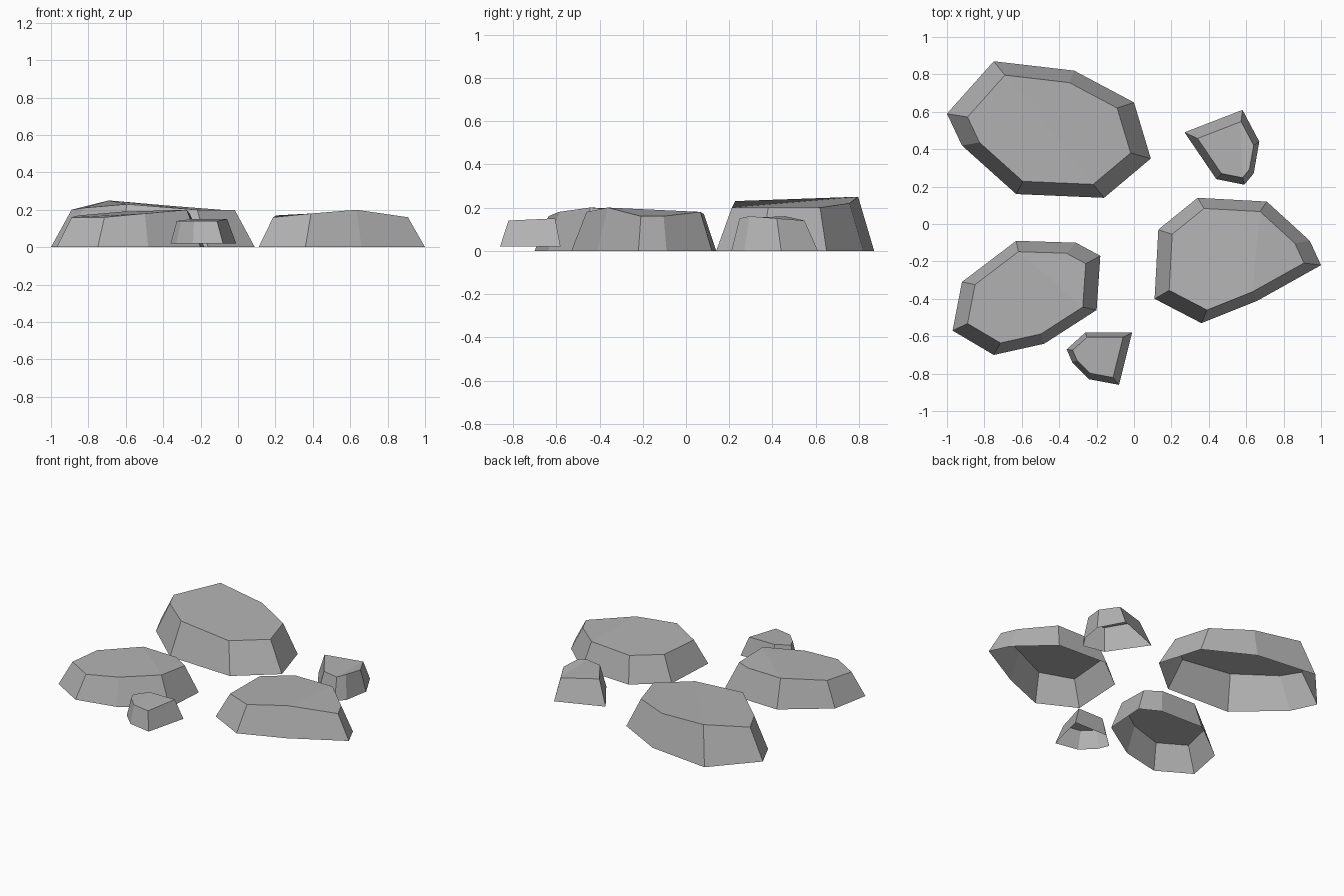
import bpy
import bmesh
from mathutils import Vector

# Remove the default object
default_object = bpy.data.objects.get("Cube")
if default_object:
    bpy.data.objects.remove(default_object, do_unlink=True)


def make_material(name, value):
    """Plain flat grey material."""
    material = bpy.data.materials.new(name)
    material.use_nodes = True
    colour = (value, value, value, 1)
    material.diffuse_color = colour
    shader = next(node for node in material.node_tree.nodes
                  if node.type == 'BSDF_PRINCIPLED')
    shader.inputs["Base Color"].default_value = colour
    return material


stone_grey = make_material("stone grey", 0.45)


def build_stone(name, outline, centre, taper, crease, ground=0):
    """Hollow faceted stone: the ground outline (x, y, rim height) shrinks
    toward the centre to form the rim; the cap folds along one crease."""
    bm = bmesh.new()
    middle = Vector(centre)
    base, rim = [], []
    for x, y, height in outline:
        corner = Vector((x, y))
        inner = middle + (corner - middle) * taper
        base.append(bm.verts.new((corner.x, corner.y, ground)))
        rim.append(bm.verts.new((inner.x, inner.y, height)))

    # Sloping side walls, open underneath
    count = len(outline)
    for i in range(count):
        following = (i + 1) % count
        bm.faces.new((base[i], base[following], rim[following], rim[i]))

    # Cap in two facets, meeting at the crease
    first, last = crease
    bm.faces.new(rim[first:last + 1])
    bm.faces.new(rim[last:] + rim[:first + 1])

    # Outlines run clockwise, so turn every face outward
    bmesh.ops.reverse_faces(bm, faces=bm.faces[:])

    mesh = bpy.data.meshes.new(name)
    bm.to_mesh(mesh)
    bm.free()
    mesh.materials.append(stone_grey)
    stone = bpy.data.objects.new(name, mesh)
    bpy.context.collection.objects.link(stone)
    return stone


# Largest stone, at the back
build_stone(
    "large_back_stone",
    [(-.75, .87, .25), (-.32, .82, .22), (0, .65, .2), (.09, .35, .2),
     (-.16, .14, .2), (-.63, .16, .23), (-.92, .42, .21), (-1, .59, .2)],
    centre=(-.45, .5), taper=.8, crease=(0, 4))

# Broad stone on the left
build_stone(
    "broad_left_stone",
    [(.34, .14, .17), (.71, .12, .18), (.94, -.09, .16), (1, -.22, .16),
     (.66, -.41, .2), (.36, -.53, .18), (.11, -.4, .16), (.13, -.03, .17)],
    centre=(.52, -.16), taper=.81, crease=(1, 4))

# Medium stone at the front right
build_stone(
    "medium_front_stone",
    [(-.63, -.09, .19), (-.31, -.1, .19), (-.18, -.17, .18),
     (-.2, -.46, .2), (-.48, -.64, .18), (-.75, -.7, .16),
     (-.97, -.57, .16), (-.92, -.31, .17)],
    centre=(-.57, -.38), taper=.8, crease=(0, 3))

# Small wedge stone at the back left
build_stone(
    "small_back_stone",
    [(.58, .61, .14), (.67, .44, .15), (.64, .27, .16), (.59, .21, .15),
     (.44, .24, .15), (.27, .49, .16)],
    centre=(.55, .36), taper=.75, crease=(0, 3))

# Small chip at the front, resting just above the ground
build_stone(
    "small_front_stone",
    [(-.26, -.58, .15), (-.01, -.58, .15), (-.08, -.86, .14),
     (-.24, -.83, .14), (-.33, -.74, .14), (-.36, -.67, .14)],
    centre=(-.22, -.69), taper=.77, crease=(0, 3), ground=.02)
